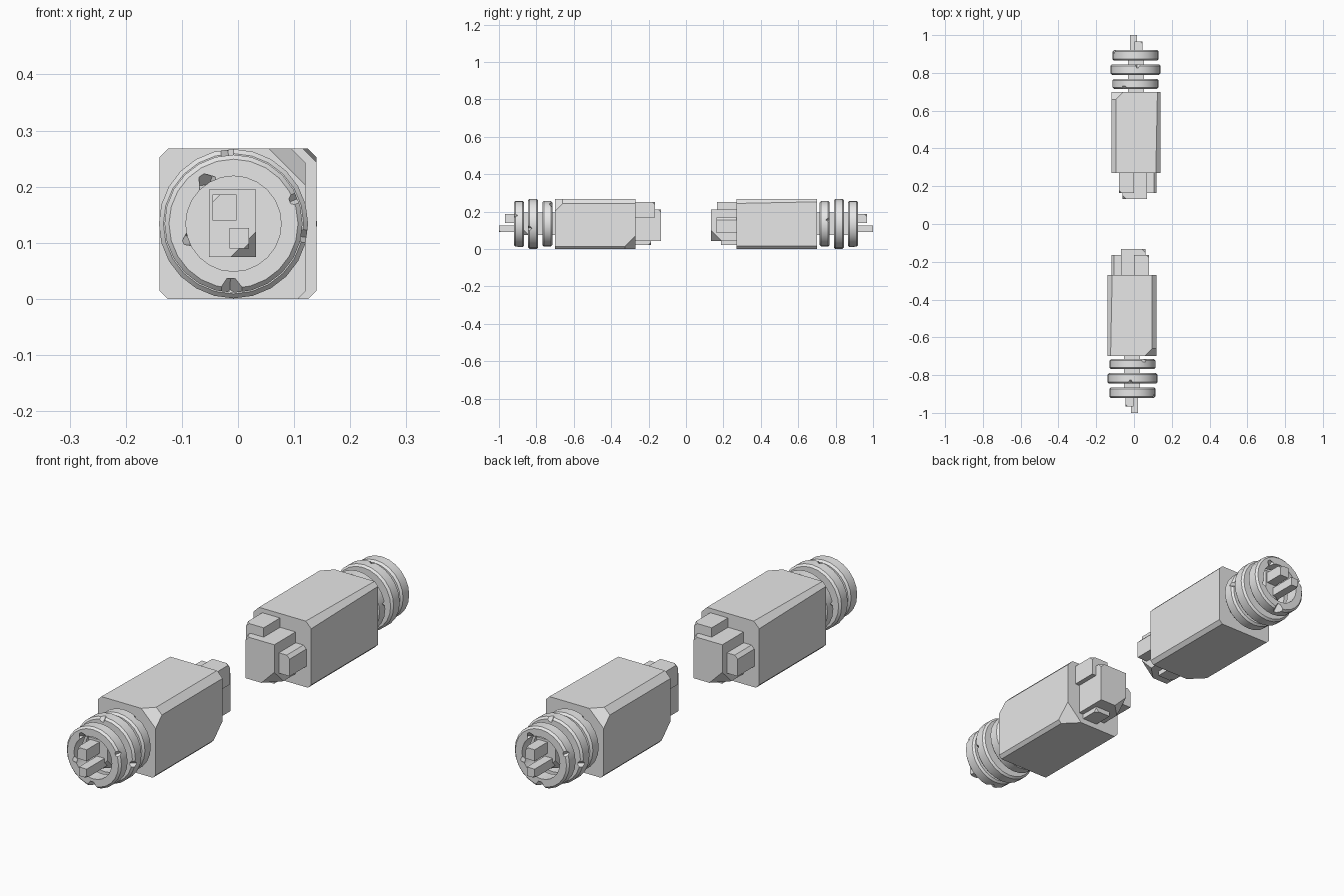
import bpy, bmesh, math
from mathutils import Vector, Matrix

if "Cube" in bpy.data.objects:
    bpy.data.objects.remove(bpy.data.objects["Cube"], do_unlink=True)

grey = bpy.data.materials.new("plain_grey")
grey.use_nodes = True
grey.diffuse_color = (0.8, 0.8, 0.8, 1)
grey.node_tree.nodes["Principled BSDF"].inputs["Base Color"].default_value = (0.8, 0.8, 0.8, 1)


def finish(name, bm):
    bmesh.ops.recalc_face_normals(bm, faces=bm.faces[:])
    mesh = bpy.data.meshes.new(name)
    bm.to_mesh(mesh)
    bm.free()
    mesh.materials.append(grey)
    ob = bpy.data.objects.new(name, mesh)
    bpy.context.collection.objects.link(ob)
    return ob


def block(name, x, y, z, cuts=()):
    """Box between ranges; each cut is (point, outward normal) of a sliced corner."""
    bm = bmesh.new()
    bmesh.ops.create_cube(bm, size=1)
    for v in bm.verts:
        v.co = [r[0] if c < 0 else r[1] for c, r in zip(v.co, (x, y, z))]
    for point, normal in cuts:
        bmesh.ops.bisect_plane(bm, geom=bm.verts[:] + bm.edges[:] + bm.faces[:],
                               plane_co=point, plane_no=Vector(normal).normalized(),
                               clear_outer=True)
        bmesh.ops.holes_fill(bm, edges=[e for e in bm.edges if e.is_boundary])
    return finish(name, bm)


CX, CZ = -0.008, 0.134


def ring(name, y0, y1, r, notches, sides=24):
    """Flat collar with bevelled rim and chipped edges."""
    b = 0.008
    profile = [(0.085, y0), (r - b, y0), (r, y0 + b), (r, y1 - b), (r - b, y1), (0.085, y1)]
    bm = bmesh.new()
    loops = []
    for i in range(sides):
        a = math.tau * i / sides
        loops.append([bm.verts.new((CX + p * math.cos(a), y, CZ + p * math.sin(a)))
                      for p, y in profile])
    n = len(profile)
    for i in range(sides):
        l0, l1 = loops[i], loops[(i + 1) % sides]
        for j in range(n):
            k = (j + 1) % n
            bm.faces.new((l0[j], l0[k], l1[k], l1[j]))
    ob = finish(name, bm)
    # chips taken out of the rim with small tilted cubes
    bm = bmesh.new()
    for angle, radius, y, size in notches:
        a = math.radians(angle)
        place = (Matrix.Translation((CX + radius * math.cos(a), y, CZ + radius * math.sin(a)))
                 @ Matrix.Rotation(-a, 4, 'Y') @ Matrix.Rotation(math.radians(45), 4, 'Z')
                 @ Matrix.Rotation(math.radians(40), 4, 'X'))
        bmesh.ops.create_cube(bm, size=size, matrix=place)
    cutter = finish("chip_cutter", bm)
    cutter.hide_render = True
    mod = ob.modifiers.new("chips", 'BOOLEAN')
    mod.operation, mod.solver, mod.object = 'DIFFERENCE', 'EXACT', cutter
    deps = bpy.context.evaluated_depsgraph_get()
    deps.update()
    chipped = bpy.data.meshes.new_from_object(ob.evaluated_get(deps))
    ob.modifiers.clear()
    ob.data = chipped
    bpy.data.objects.remove(cutter, do_unlink=True)
    bpy.ops.object.select_all(action='DESELECT')
    ob.select_set(True)
    bpy.context.view_layer.objects.active = ob
    bpy.ops.object.shade_smooth_by_angle(angle=math.radians(25))
    return ob


def build_rod(prefix):
    n = prefix + "_"
    parts = []
    # main housing with bevelled long edges and two sliced corners
    parts.append(block(n + "housing", (-0.14, 0.12), (-0.70, -0.27), (0, 0.268), [
        ((-0.11, 0, 0.268), (-1, 0.02, 1)),
        ((0.095, -0.5, 0.268), (1, 0, 1)),
        ((-0.125, 0, 0), (-1, 0, -1)),
        ((0.107, 0, 0), (1, 0, -1)),
        ((0.055, -0.70, 0.268), (1, -1, 1)),
        ((0.12, -0.27, 0.07), (1, 1, -1))]))
    # core through the collars, with two contact pins
    parts.append(block(n + "core", (-0.052, 0.032), (-0.885, -0.68), (0.075, 0.195), [
        ((0.032, -0.885, 0.12), (1, -1, -1))]))
    parts.append(block(n + "upper_pin", (-0.045, -0.003), (-0.967, -0.87), (0.14, 0.186), [
        ((-0.045, -0.967, 0.173), (-1, -1, 1))]))
    parts.append(block(n + "lower_pin", (-0.015, 0.02), (-1.0, -0.87), (0.09, 0.126), [
        ((0.02, -1.0, 0.1), (1, -1, -1))]))
    # three collars
    parts.append(ring(n + "outer_collar", -0.92, -0.865, 0.123, [
        (268, 0.123, -0.92, 0.036), (123, 0.085, -0.92, 0.026),
        (22, 0.125, -0.92, 0.024), (200, 0.083, -0.92, 0.018)]))
    parts.append(ring(n + "middle_collar", -0.845, -0.79, 0.133, [
        (95, 0.134, -0.845, 0.026), (-10, 0.134, -0.845, 0.026)]))
    parts.append(ring(n + "inner_collar", -0.768, -0.715, 0.122, [
        (60, 0.123, -0.715, 0.024), (170, 0.123, -0.768, 0.024)]))
    # stepped connector on the inner end
    parts.append(block(n + "connector_block", (-0.07, 0.06), (-0.29, -0.133), (0.042, 0.212), [
        ((-0.07, -0.133, 0.10), (-1, 1, -1)),
        ((0.06, -0.133, 0.195), (1, 1, 1))]))
    parts.append(block(n + "connector_top_tab", (0.0, 0.08), (-0.29, -0.165), (0.168, 0.25), [
        ((0.08, -0.165, 0.235), (1, 1, 1))]))
    parts.append(block(n + "connector_side_tab", (-0.118, -0.05), (-0.29, -0.163), (0.085, 0.168), [
        ((-0.105, -0.163, 0.168), (-1, 0, 1))]))
    parts.append(block(n + "connector_lower_tab", (-0.03, 0.04), (-0.29, -0.188), (0.022, 0.08), [
        ((0.04, -0.188, 0.035), (1, 1, -1))]))
    return parts


# two identical rods facing each other
build_rod("front")
for part in build_rod("back"):
    part.data.transform(Matrix.Rotation(math.pi, 4, 'Z'))
